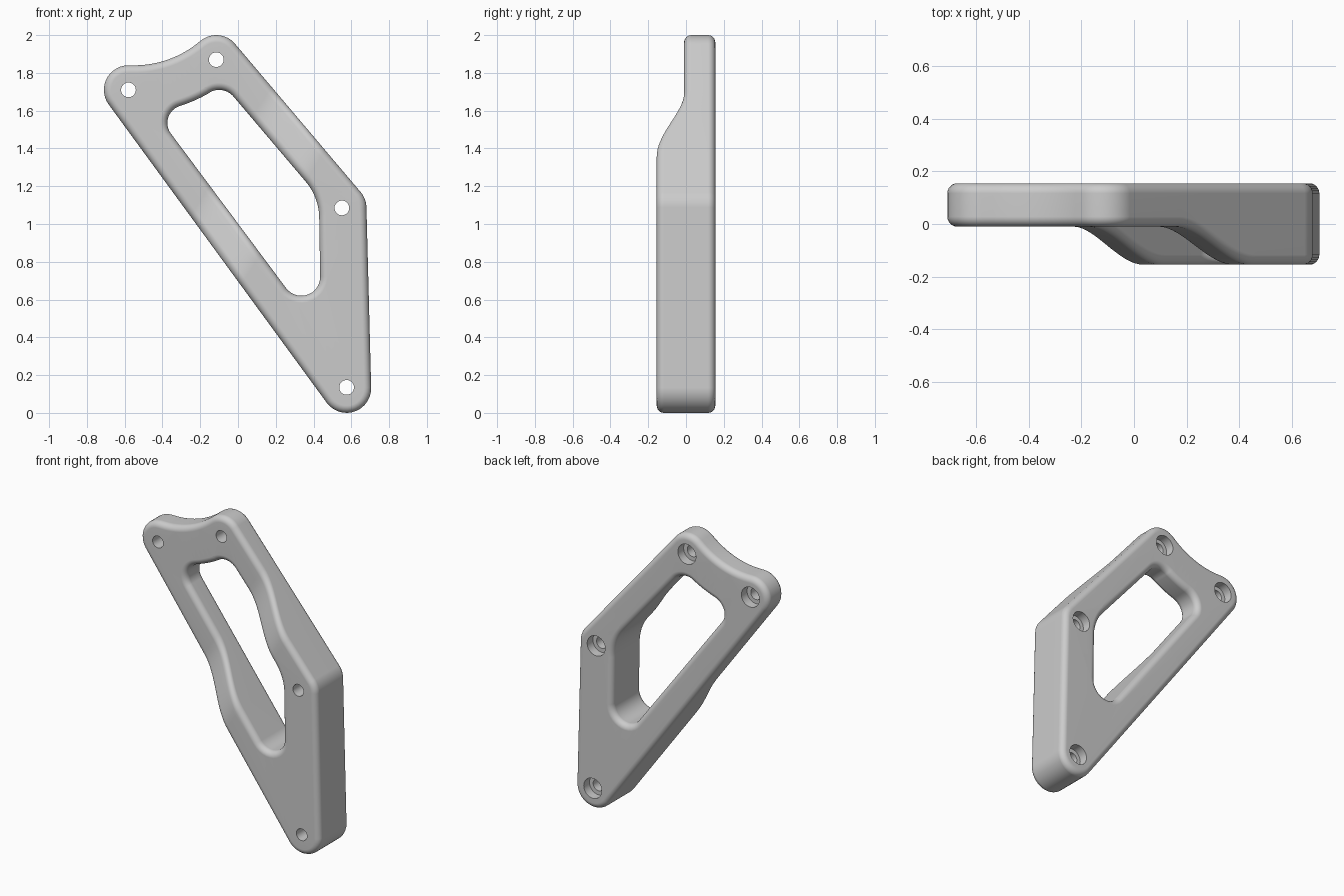
import bpy, bmesh
from math import sin, cos, pi, atan2, acos, hypot
from mathutils import Vector

cube = bpy.data.objects.get("Cube")
if cube:
    bpy.data.objects.remove(cube)

BACK, FRONT, LOW_FRONT = 0.155, -0.01, -0.155   # plate faces along y
FILLET = 0.038
STEP_DIR = Vector((0.848, 0, -0.53))            # direction in which the plate thickens
STEP_START, STEP_END = -0.765, -0.345
ARC = 14

# Corner circles (x, z, radius) in clockwise order; a negative radius is a concave arc
OUTER = [(-0.58, 1.71, 0.13), (-0.549, 2.377, -0.537), (-0.115, 1.87, 0.13),
         (0.55, 1.085, 0.13), (0.575, 0.13, 0.13)]
WINDOW = [(-0.28, 1.535, 0.094), (-0.549, 2.377, -0.79), (-0.1, 1.61, 0.1),
          (0.13, 1.03, 0.3), (0.335, 0.72, 0.1)]
SCREWS = [(-0.58, 1.71), (-0.115, 1.87), (0.55, 1.085), (0.575, 0.135)]


def tangent_angle(a, b):
    """Angle of the outward normal of the line touching two circles."""
    dx, dz = b[0] - a[0], b[1] - a[1]
    ratio = (a[2] - b[2]) / hypot(dx, dz)
    return atan2(dz, dx) + acos(max(-1, min(1, ratio)))


def outline(circles, grow):
    """Tangent arcs round the circles, offset outward by grow."""
    points = []
    for i, c in enumerate(circles):
        start = tangent_angle(circles[i - 1], c)
        end = tangent_angle(c, circles[(i + 1) % len(circles)])
        concave = c[2] < 0
        sweep = (end - start) % (2 * pi) if concave else -((start - end) % (2 * pi))
        for k in range(ARC):
            t = (k + 0.5) / ARC if concave else k / (ARC - 1)
            a = start + sweep * t
            points.append((c[0] + (c[2] + grow) * cos(a), c[1] + (c[2] + grow) * sin(a)))
    return points


def ring(bm, points, y):
    verts = [bm.verts.new((x, y, z)) for x, z in points]
    return verts, [bm.edges.new((v, verts[i - 1])) for i, v in enumerate(verts)]


def wall(bm, loops):
    """Skin a stack of (points, y) loops; returns the front and back edges."""
    rings = [ring(bm, p, y) for p, y in loops]
    for (a, _), (b, _) in zip(rings, rings[1:]):
        for i in range(len(a)):
            bm.faces.new((a[i - 1], a[i], b[i], b[i - 1]))
    return rings[0][1], rings[-1][1]


# Rounded wall section as (inset, y) from front to back
quarter = [k * pi / 12 for k in range(7)]
section = [(FILLET * (1 - sin(a)), FRONT + FILLET * (1 - cos(a))) for a in quarter]
section += [(FILLET * (1 - sin(a)), BACK - FILLET * (1 - cos(a))) for a in reversed(quarter)]

bm = bmesh.new()
edges = [wall(bm, [(outline(OUTER, -i), y) for i, y in section]),
         wall(bm, [(outline(WINDOW, i), y) for i, y in section])]

# Counterbored screw holes
SEAT = BACK - 0.06
for x, z in SCREWS:
    def circle(r):
        return [(x + r * cos(k * pi / 16), z + r * sin(k * pi / 16)) for k in range(32)]
    edges.append(wall(bm, [(circle(0.039), FRONT), (circle(0.039), SEAT),
                           (circle(0.066), SEAT), (circle(0.066), BACK)]))

# Front and back faces
for side, normal in ((0, (0, -1, 0)), (1, (0, 1, 0))):
    bmesh.ops.triangle_fill(bm, use_beauty=True, normal=normal,
                            edges=[e for pair in edges for e in pair[side]])

# Slice across the step, then push the front out along an S curve
CUTS = 20
for k in range(CUTS + 1):
    s = STEP_START + (STEP_END - STEP_START) * k / CUTS
    bmesh.ops.bisect_plane(bm, geom=bm.verts[:] + bm.edges[:] + bm.faces[:], dist=1e-5,
                           plane_co=STEP_DIR * s, plane_no=STEP_DIR)
for v in bm.verts:
    if v.co.y < 0.07:
        t = (v.co.dot(STEP_DIR) - STEP_START) / (STEP_END - STEP_START)
        t = max(0, min(1, t))
        v.co.y += (LOW_FRONT - FRONT) * t * t * (3 - 2 * t)
bmesh.ops.recalc_face_normals(bm, faces=bm.faces[:])

mesh = bpy.data.meshes.new("bracket_plate")
bm.to_mesh(mesh)
bm.free()
plate = bpy.data.objects.new("bracket_plate", mesh)
bpy.context.collection.objects.link(plate)

# Single grey finish
grey = bpy.data.materials.new("plain grey")
grey.use_nodes = True
colour = (0.6, 0.6, 0.6, 1)
grey.diffuse_color = colour
grey.node_tree.nodes["Principled BSDF"].inputs["Base Color"].default_value = colour
mesh.materials.append(grey)

# Smooth shading with flat main faces
bpy.context.view_layer.objects.active = plate
plate.select_set(True)
bpy.ops.object.shade_smooth_by_angle(angle=pi / 6)
weighted = plate.modifiers.new("face_weighting", 'WEIGHTED_NORMAL')
weighted.keep_sharp = True
